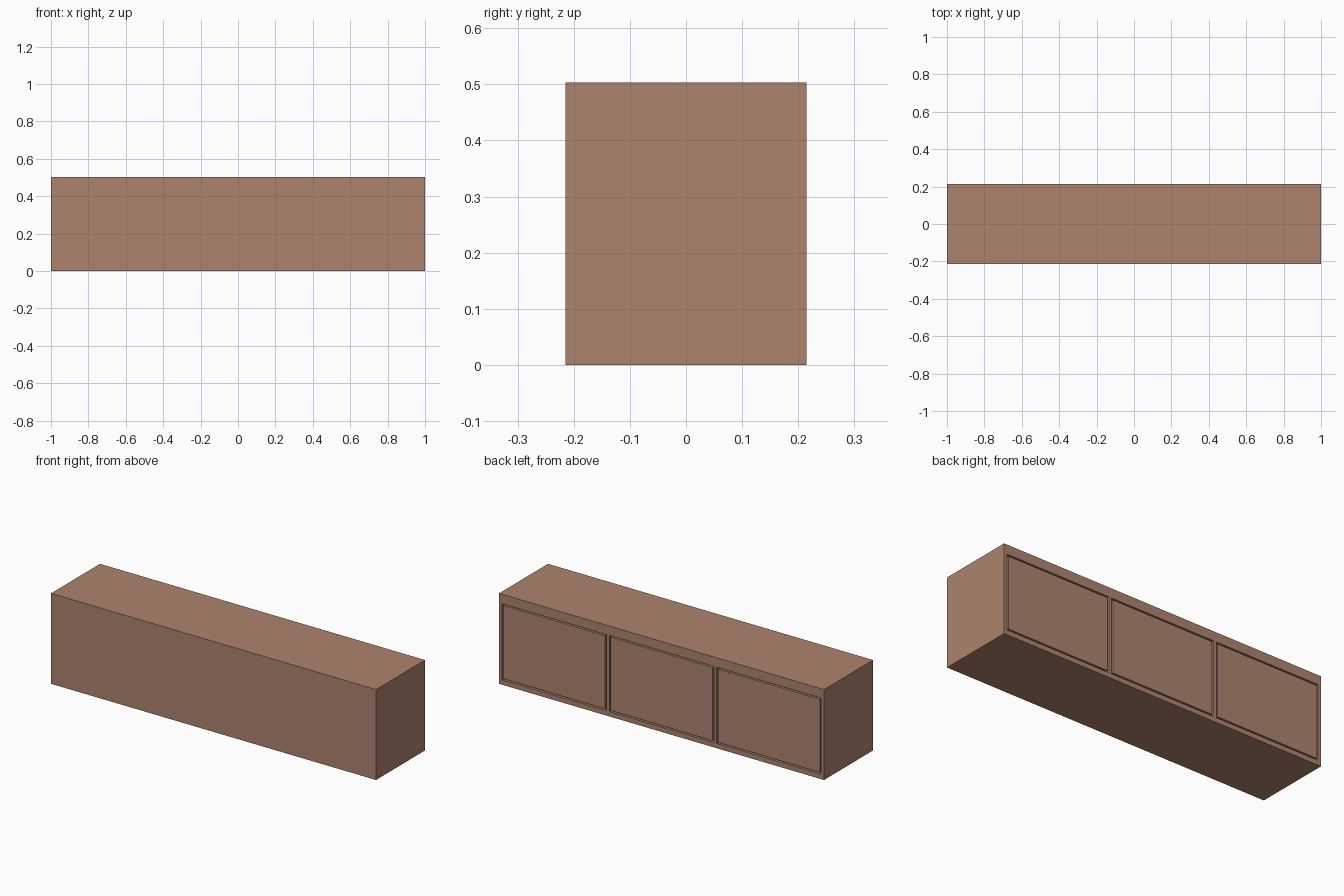
import bpy

if "Cube" in bpy.data.objects:
    bpy.data.objects.remove(bpy.data.objects["Cube"])

L, D, H = 2.0, 0.43, 0.503      # overall size
SIDE, TOP, BOT = 0.018, 0.053, 0.027   # board thicknesses
GAP, DOOR = 0.008, 0.018        # door clearance and thickness

wood = bpy.data.materials.new("wood")
wood.diffuse_color = (0.42, 0.23, 0.155, 1)
wood.use_nodes = True
wood.node_tree.nodes["Principled BSDF"].inputs["Base Color"].default_value = wood.diffuse_color


def board(name, x0, x1, y0, y1, z0, z1):
    bpy.ops.mesh.primitive_cube_add(
        size=1, location=((x0 + x1) / 2, (y0 + y1) / 2, (z0 + z1) / 2))
    ob = bpy.context.object
    ob.name = name
    ob.scale = (x1 - x0, y1 - y0, z1 - z0)
    bpy.ops.object.transform_apply(location=False, rotation=False, scale=True)
    ob.data.materials.append(wood)
    return ob


def cut(target, cutter):
    mod = target.modifiers.new("opening", "BOOLEAN")
    mod.object = cutter
    mod.solver = "EXACT"
    cutter.hide_render = True
    cutter.hide_set(True)


# case with three open compartments on the +y side
case = board("case", -L / 2, L / 2, -D / 2, D / 2, 0, H)
bay = (L - 4 * SIDE) / 3
for i in range(3):
    x0 = -L / 2 + SIDE + i * (bay + SIDE)
    x1 = x0 + bay
    cut(case, board(f"compartment_cutter_{i}", x0, x1, -D / 2 + SIDE, D, BOT, H - TOP))
    # inset door, flush with the case
    board(f"door_{i}", x0 + GAP, x1 - GAP, D / 2 - DOOR, D / 2, BOT + GAP, H - TOP - GAP)
